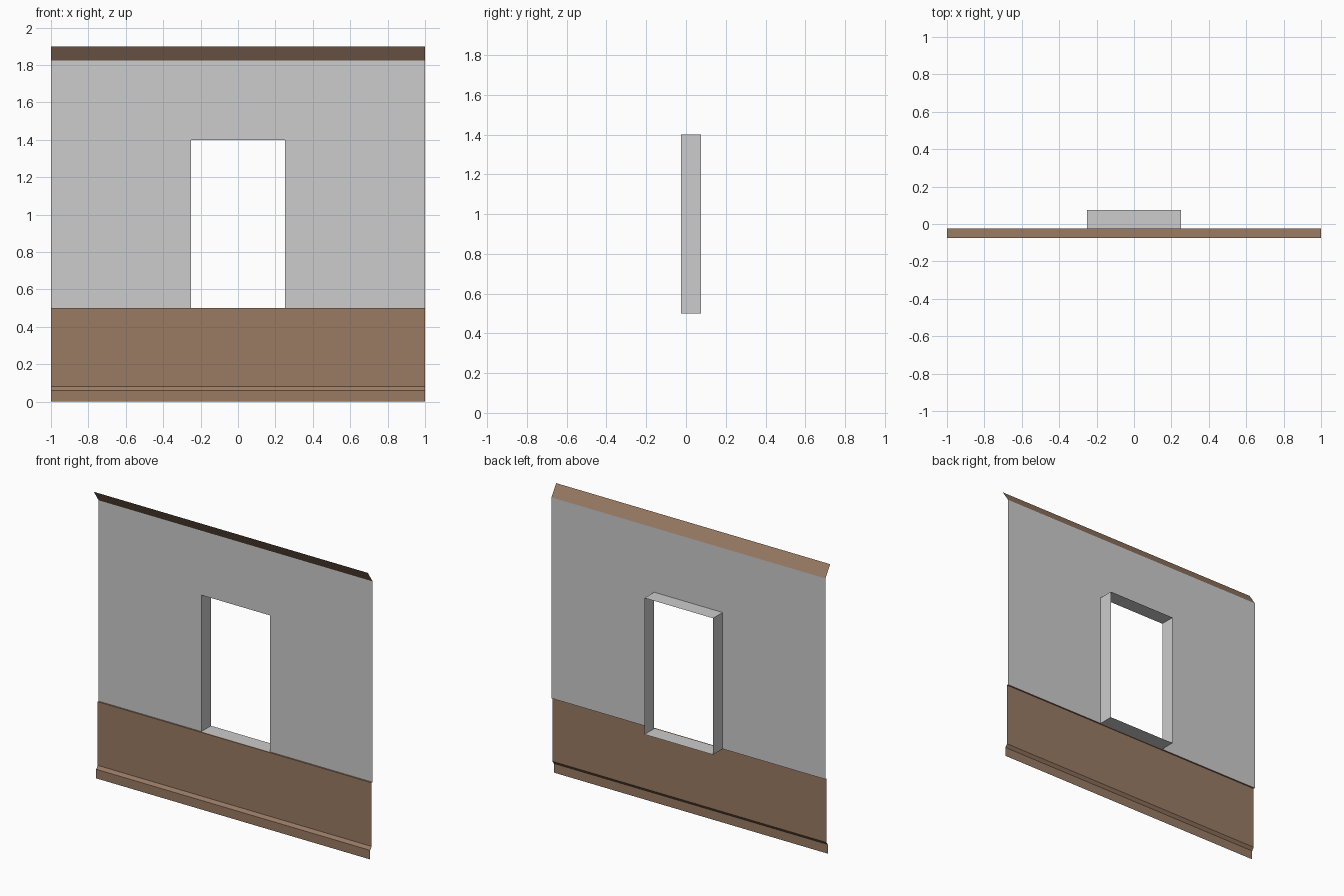
import bpy, bmesh

if "Cube" in bpy.data.objects:
    bpy.data.objects.remove(bpy.data.objects["Cube"])


def material(name, rgb):
    m = bpy.data.materials.new(name)
    m.diffuse_color = (*rgb, 1)
    m.use_nodes = True
    m.node_tree.nodes["Principled BSDF"].inputs["Base Color"].default_value = m.diffuse_color
    return m


plaster = material("grey plaster", (0.604, 0.604, 0.604))
wood = material("brown wood", (0.319, 0.198, 0.127))

WALL_Y = -0.025
HALF = 1.0
WIN_X, WIN_BOTTOM, WIN_TOP = 0.25, 0.5, 1.4
REVEAL_Y = 0.075


def finish(name, bm, mat):
    me = bpy.data.meshes.new(name)
    bm.to_mesh(me)
    bm.free()
    me.materials.append(mat)
    ob = bpy.data.objects.new(name, me)
    bpy.context.collection.objects.link(ob)
    return ob


def sweep_x(name, profile, mat):
    """Extrude an open (y, z) profile, listed bottom to top, across the wall width."""
    bm = bmesh.new()
    rows = [[bm.verts.new((x, y, z)) for x in (-HALF, HALF)] for y, z in profile]
    for low, high in zip(rows, rows[1:]):
        bm.faces.new((low[0], low[1], high[1], high[0]))
    return finish(name, bm, mat)


# Wall sheet: a 3 x 3 grid of panels, leaving out the window opening
xs = (-HALF, -WIN_X, WIN_X, HALF)
zs = (WIN_BOTTOM, WIN_TOP, 1.825)
bm = bmesh.new()
grid = [[bm.verts.new((x, WALL_Y, z)) for x in xs] for z in zs]
for r in range(2):
    for c in range(3):
        if (r, c) != (0, 1):
            bm.faces.new((grid[r][c], grid[r][c + 1], grid[r + 1][c + 1], grid[r + 1][c]))
loose = [v for v in bm.verts if not v.link_faces]
bmesh.ops.delete(bm, geom=loose, context='VERTS')
finish("wall", bm, plaster)

# Window reveal: open four-sided tube behind the opening
corners = [(-WIN_X, WIN_BOTTOM), (WIN_X, WIN_BOTTOM), (WIN_X, WIN_TOP), (-WIN_X, WIN_TOP)]
bm = bmesh.new()
front, back = ([bm.verts.new((x, y, z)) for x, z in corners] for y in (WALL_Y, REVEAL_Y))
for i in range(4):
    j = (i + 1) % 4
    bm.faces.new((front[i], front[j], back[j], back[i]))
finish("window_reveal", bm, plaster)

# Wainscot with skirting bevel below and a narrow ledge on top
sweep_x("wainscot_and_skirting",
        [(-0.05, 0), (-0.05, 0.06), (-0.035, 0.08), (-0.035, 0.5), (WALL_Y, 0.5)], wood)

# Sloping crown moulding
sweep_x("crown_moulding", [(WALL_Y, 1.825), (-0.075, 1.9)], wood)
